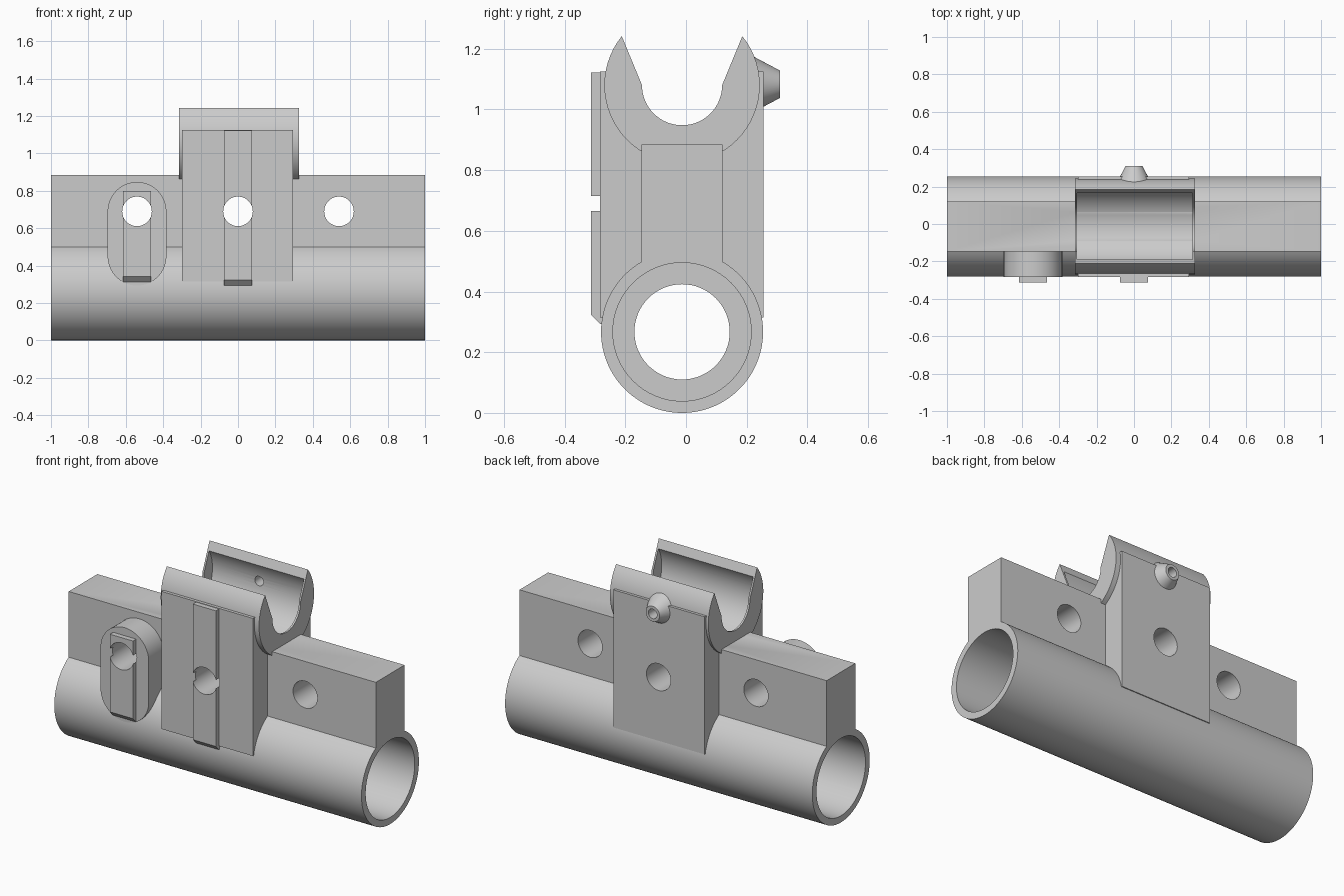
import bpy, bmesh
from math import pi, sin, cos, asin
from mathutils import Matrix, Vector

old = bpy.data.objects.get("Cube")
if old:
    bpy.data.objects.remove(old, do_unlink=True)

grey = bpy.data.materials.new("machined grey")
grey.use_nodes = True
COLOUR = (0.6, 0.6, 0.6, 1)
grey.diffuse_color = COLOUR
grey.node_tree.nodes["Principled BSDF"].inputs["Base Color"].default_value = COLOUR

MID = -0.013            # y of both bore axes
TUBE_Z, SADDLE_Z = 0.267, 1.08
HOLE_Z, HOLE_STEP = 0.69, 0.54


def arc(u, v, r, a0, a1, n=64):
    return [(u + r * cos(a0 + (a1 - a0) * i / n), v + r * sin(a0 + (a1 - a0) * i / n))
            for i in range(n + 1)]


def prism(name, profile, lo, hi, axis="x"):
    """Extrude a profile: (y, z) points along x, or (x, z) points along y."""
    bm = bmesh.new()
    place = (lambda p: (lo, p[0], p[1])) if axis == "x" else (lambda p: (p[0], lo, p[1]))
    face = bm.faces.new([bm.verts.new(place(p)) for p in profile])
    grown = bmesh.ops.extrude_face_region(bm, geom=[face])
    shift = Vector((hi - lo, 0, 0)) if axis == "x" else Vector((0, hi - lo, 0))
    bmesh.ops.translate(bm, vec=shift,
                        verts=[g for g in grown["geom"] if isinstance(g, bmesh.types.BMVert)])
    return finish(name, bm)


def finish(name, bm):
    bmesh.ops.recalc_face_normals(bm, faces=bm.faces)
    mesh = bpy.data.meshes.new(name)
    bm.to_mesh(mesh)
    bm.free()
    mesh.materials.append(grey)
    obj = bpy.data.objects.new(name, mesh)
    bpy.context.collection.objects.link(obj)
    return obj


def disc(u, v, r):
    return arc(u, v, r, 0, 2 * pi)[:-1]


def box(u0, u1, v0, v1):
    return [(u0, v0), (u1, v0), (u1, v1), (u0, v1)]


def strip(name, x, bottom, top):
    """Thin raised key strip with a chamfered lower end."""
    profile = [(-0.26, bottom), (-0.283, bottom), (-0.313, bottom + 0.031),
               (-0.313, top), (-0.26, top)]
    return prism(name, profile, x - 0.075, x + 0.075)


# Tube with rail: one keyhole-shaped section
half, R = 0.1335, 0.267
a = asin(half / R)
keyhole = arc(MID, TUBE_Z, R, pi / 2 + a, 2.5 * pi - a, 96)
keyhole += [(MID + half, 0.885), (MID - half, 0.885)]
parts = [prism("tube_and_rail", keyhole, -1, 1)]

# Central block, saddle and pads
parts.append(prism("centre_block", box(-0.283, 0.255, 0.315, 1.125), -0.3, 0.295))
parts.append(prism("saddle", disc(MID, SADDLE_Z, 0.256), -0.315, 0.325))
pad = arc(-HOLE_STEP, 0.69, 0.157, 0, pi, 32) + arc(-HOLE_STEP, 0.45, 0.157, pi, 2 * pi, 32)
parts.append(prism("side_pad", pad, -0.283, -0.1, "y"))
parts.append(strip("centre_strip", 0, 0.293, 1.122))
parts.append(strip("pad_strip", -HOLE_STEP, 0.312, 0.8))

# Tapered nipple on the back
bm = bmesh.new()
turn = Matrix.Translation((0, 0.2675, SADDLE_Z + 0.003)) @ Matrix.Rotation(-pi / 2, 4, "X")
bmesh.ops.create_cone(bm, cap_ends=True, segments=48, radius1=0.09, radius2=0.045,
                      depth=0.085, matrix=turn)
parts.append(finish("nipple", bm))

# Cutters: stepped tube bore
cutters = [prism("bore_through", disc(MID, TUBE_Z, 0.157), -1.1, 1.1)]
for side in (-1, 1):
    cutters.append(prism("bore_end", disc(MID, TUBE_Z, 0.228), *sorted((side * 0.3, side * 1.1))))

# Cutters: flared saddle opening and wider recess between thin end lips
trough = arc(MID, SADDLE_Z, 0.132, pi, 2 * pi) + [(MID + 0.264, 1.4), (MID - 0.264, 1.4)]
cutters.append(prism("saddle_opening", trough, -0.4, 0.4))
cutters.append(prism("saddle_recess", disc(MID, SADDLE_Z, 0.21), -0.304, 0.314))

# Cutters: cross holes and nipple hole
for x in (-HOLE_STEP, 0, HOLE_STEP):
    cutters.append(prism("cross_hole", disc(x, HOLE_Z, 0.079), -0.5, 0.5, "y"))
cutters.append(prism("nipple_hole", disc(0, SADDLE_Z + 0.003, 0.028), 0.05, 0.5, "y"))

# Cut every part with every cutter, then bake
for part in parts:
    for cutter in cutters:
        mod = part.modifiers.new("cut", "BOOLEAN")
        mod.operation, mod.solver, mod.object = "DIFFERENCE", "EXACT", cutter
graph = bpy.context.evaluated_depsgraph_get()
baked = [bpy.data.meshes.new_from_object(p.evaluated_get(graph)) for p in parts]
for part, mesh in zip(parts, baked):
    part.modifiers.clear()
    part.data = mesh
for cutter in cutters:
    bpy.data.objects.remove(cutter, do_unlink=True)

# Smooth round walls, keep edges crisp
bpy.ops.object.select_all(action="DESELECT")
for part in parts:
    part.select_set(True)
bpy.context.view_layer.objects.active = parts[0]
bpy.ops.object.shade_smooth_by_angle(angle=0.5)
